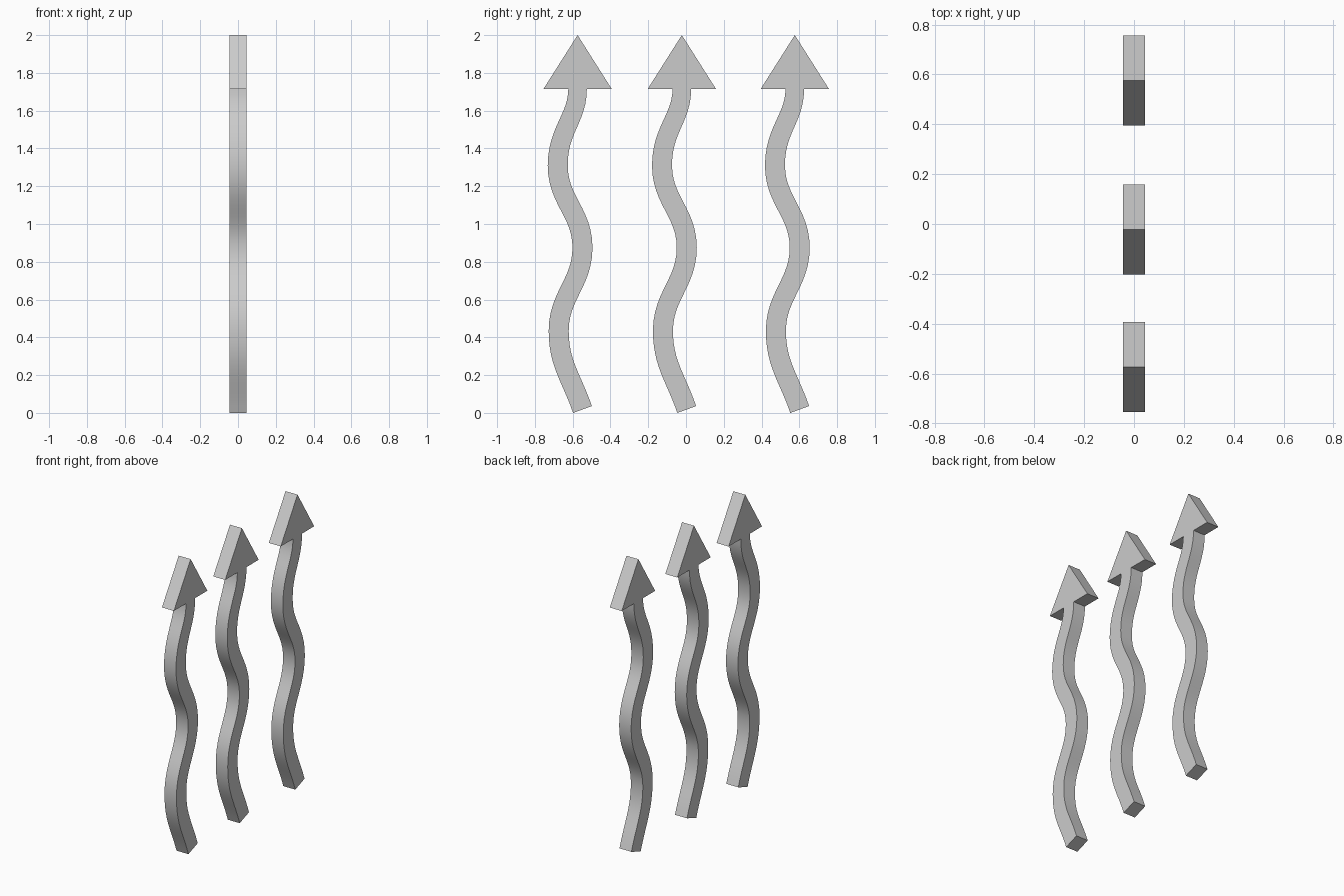
import bpy, bmesh
from mathutils import Vector
from mathutils.geometry import interpolate_bezier

if "Cube" in bpy.data.objects:
    bpy.data.objects.remove(bpy.data.objects["Cube"])

THICK = 0.09          # depth along x
HEAD_Z, HEAD_HALF = 1.716, 0.18
STEPS = 12

# Wavy centre line in (y, z), relative to the tip: (start, handle, handle, end)
SEGMENTS = [
    ((0.026, 0.018), (-0.032, 0.186), (-0.100, 0.260), (-0.100, 0.435)),
    ((-0.100, 0.435), (-0.100, 0.620), (0.026, 0.690), (0.026, 0.875)),
    ((0.026, 0.875), (0.026, 1.060), (-0.105, 1.125), (-0.105, 1.310)),
    ((-0.105, 1.310), (-0.105, 1.500), (0.0, 1.560), (0.0, HEAD_Z)),
]


def arrow_outline():
    # Sample the centre line and offset it to both sides
    path = []
    for seg in SEGMENTS:
        pts = interpolate_bezier(*[Vector((0, y, z)) for y, z in seg], STEPS + 1)
        path += pts if not path else pts[1:]
    left, right = [], []
    last = len(path) - 1
    for i, p in enumerate(path):
        if i == last:
            t = Vector((0, 0, 1))
        else:
            t = (path[i + 1] - path[max(i - 1, 0)]).normalized()
        half = 0.053 - 0.004 * max(0, (p.z - 1.31) / (HEAD_Z - 1.31))
        side = Vector((0, t.z, -t.y)) * half
        left.append(p - side)
        right.append(p + side)
    # Triangular head on top of the shaft
    head = [Vector((0, HEAD_HALF, HEAD_Z)), Vector((0, 0, 2)),
            Vector((0, -HEAD_HALF, HEAD_Z))]
    return right + head + left[::-1]


def make_arrow(name, y):
    bm = bmesh.new()
    shift = Vector((-THICK / 2, 0, 0))
    face = bm.faces.new([bm.verts.new(p + shift) for p in arrow_outline()])
    ext = bmesh.ops.extrude_face_region(bm, geom=[face], use_keep_orig=True)
    moved = [v for v in ext["geom"] if isinstance(v, bmesh.types.BMVert)]
    bmesh.ops.translate(bm, verts=moved, vec=(THICK, 0, 0))
    bmesh.ops.recalc_face_normals(bm, faces=bm.faces[:])
    mesh = bpy.data.meshes.new(name)
    bm.to_mesh(mesh)
    bm.free()
    obj = bpy.data.objects.new(name, mesh)
    obj.location.y = y
    bpy.context.collection.objects.link(obj)
    bpy.ops.object.select_all(action='DESELECT')
    obj.select_set(True)
    bpy.context.view_layer.objects.active = obj
    bpy.ops.object.shade_smooth_by_angle()


# Three identical wavy arrows in a row
for name, y in (("front_wavy_arrow", -0.574), ("middle_wavy_arrow", -0.022),
                ("back_wavy_arrow", 0.576)):
    make_arrow(name, y)
